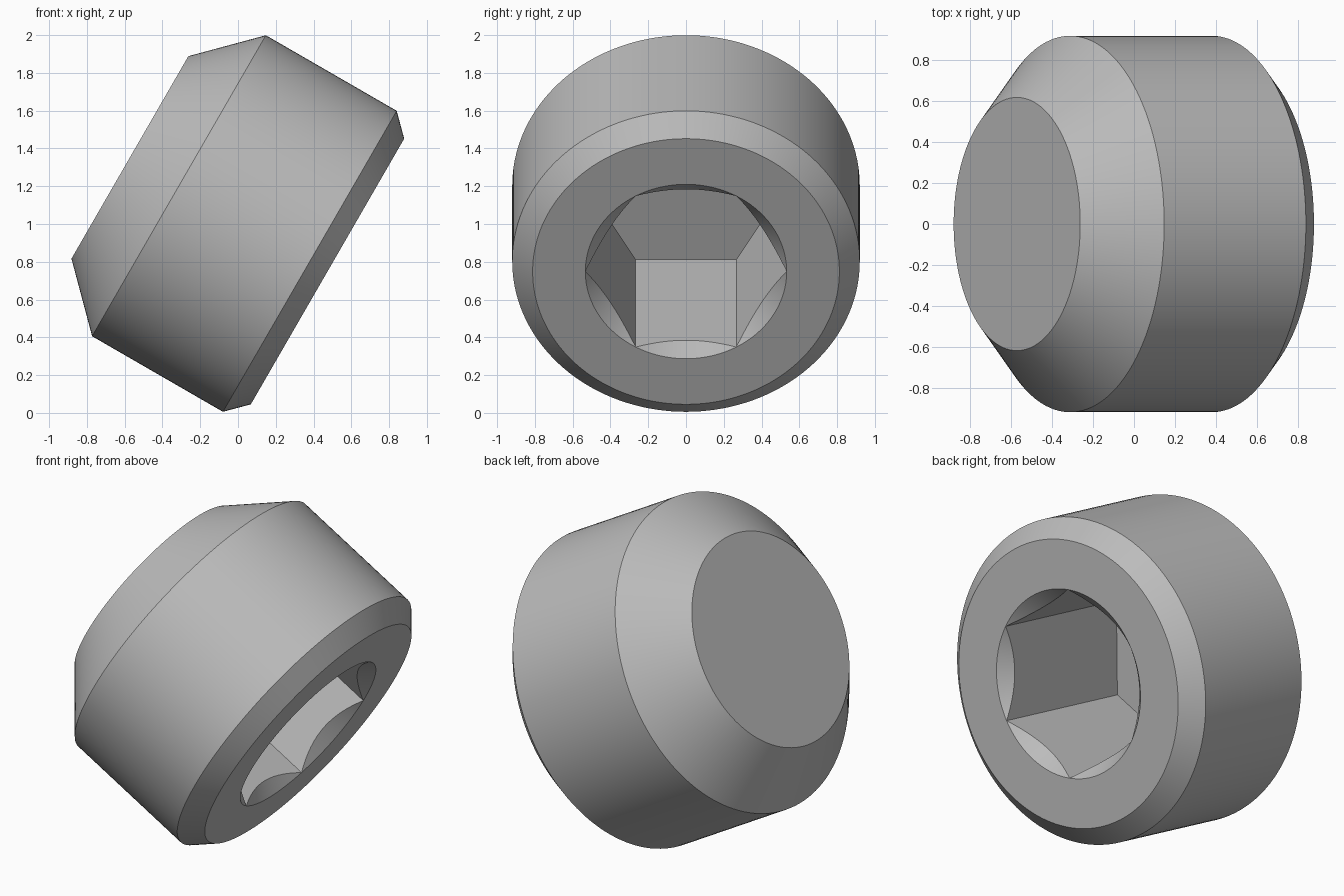
import bpy
import bmesh
from math import cos, pi, radians
from mathutils import Matrix, Vector

old = bpy.data.objects.get("Cube")
if old:
    bpy.data.objects.remove(old, do_unlink=True)

SEGMENTS = 144
HEX_RADIUS = 0.533
FLAT_RADIUS = HEX_RADIUS * cos(pi / 6)
FACE_Z = 0.908       # socket-side end face, measured along the screw axis
SOCKET_DEPTH = 0.925

steel = bpy.data.materials.new("steel grey")
steel.use_nodes = True
colour = (0.5, 0.5, 0.5, 1)
steel.diffuse_color = colour
steel.node_tree.nodes["Principled BSDF"].inputs["Base Color"].default_value = colour


def circle(radius, z):
    return lambda a: (radius, z)


def hex_radius(a):
    # Distance to the hexagon wall at angle a, with flats centred on multiples of 60 degrees
    return FLAT_RADIUS / cos(a % (pi / 3) - pi / 6)


def countersink(a):
    # Where the 45 degree cone meets the hexagon walls
    r = hex_radius(a)
    return r, FACE_Z - (HEX_RADIUS - r)


def socket_floor(a):
    return hex_radius(a), FACE_Z - SOCKET_DEPTH


# Rings from the blunt tip, over the outside, into the socket
rings = [
    circle(0.619, -0.3),
    circle(0.92, 0),
    circle(0.92, 0.8),
    circle(0.812, FACE_Z),
    circle(HEX_RADIUS, FACE_Z),
    countersink,
    socket_floor,
]

bm = bmesh.new()
loops = []
for ring in rings:
    loop = []
    for i in range(SEGMENTS):
        a = 2 * pi * i / SEGMENTS
        r, z = ring(a)
        # Hexagon corners lie on the local y axis
        spin = Matrix.Rotation(a + pi / 6 + pi / 3, 3, 'Z')
        loop.append(bm.verts.new(spin @ Vector((r, 0, z))))
    loops.append(loop)

for lower, upper in zip(loops, loops[1:]):
    for i in range(SEGMENTS):
        j = (i + 1) % SEGMENTS
        bm.faces.new((lower[i], lower[j], upper[j], upper[i]))
bm.faces.new(loops[0][::-1])
bm.faces.new(loops[-1])
bmesh.ops.remove_doubles(bm, verts=bm.verts, dist=1e-5)
bmesh.ops.recalc_face_normals(bm, faces=bm.faces)

# Tilt the axis so the socket faces right and down
tilt = Matrix.Translation((-0.3125, 0, 1.2025)) @ Matrix.Rotation(radians(120), 4, 'Y')
bm.transform(tilt)

mesh = bpy.data.meshes.new("socket_set_screw")
bm.to_mesh(mesh)
bm.free()
mesh.materials.append(steel)
screw = bpy.data.objects.new("socket_set_screw", mesh)
bpy.context.collection.objects.link(screw)

bpy.ops.object.select_all(action='DESELECT')
screw.select_set(True)
bpy.context.view_layer.objects.active = screw
bpy.ops.object.shade_smooth_by_angle(angle=radians(30))
